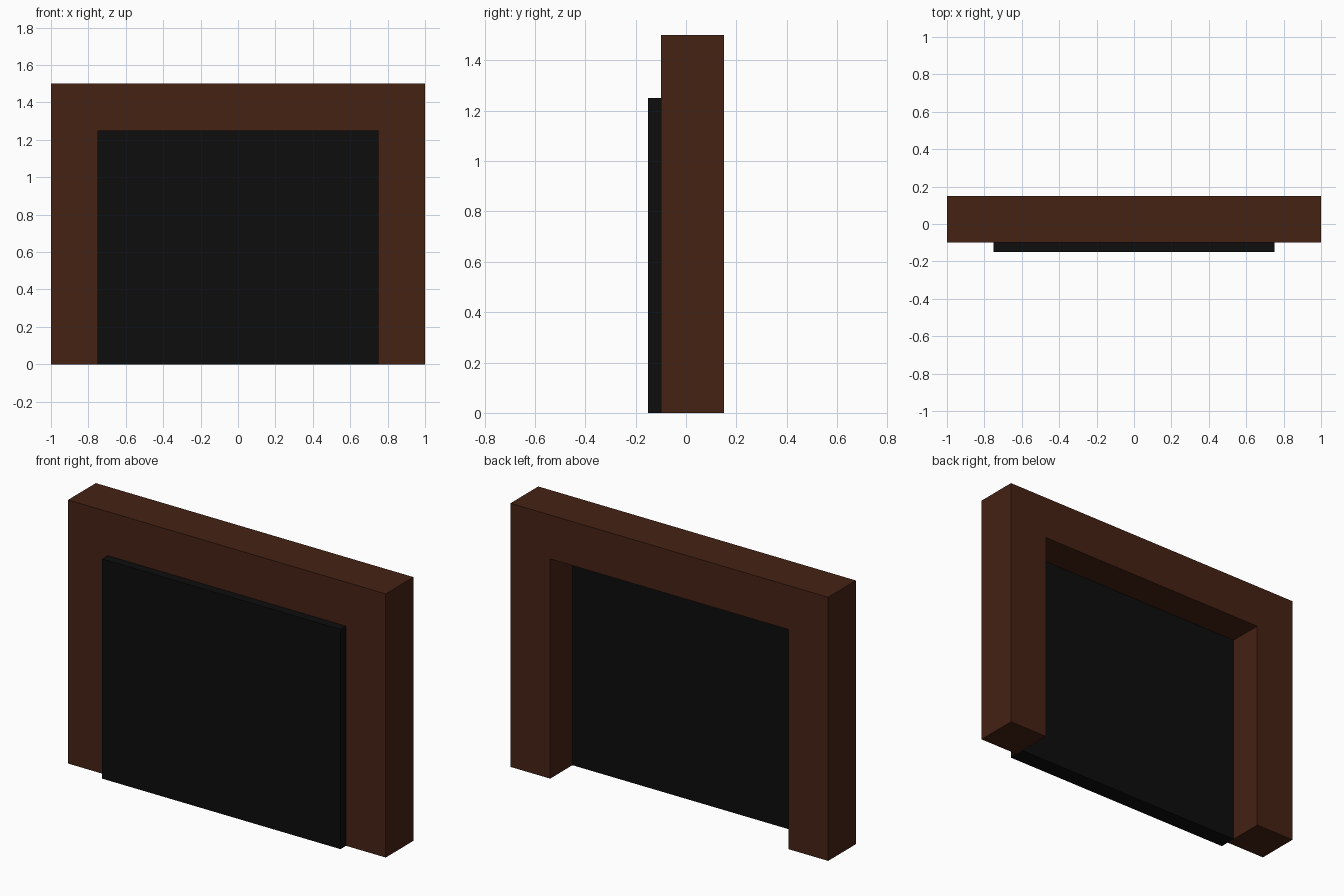
import bpy, bmesh
from mathutils import Vector

if "Cube" in bpy.data.objects:
    bpy.data.objects.remove(bpy.data.objects["Cube"])


def material(name, rgb):
    mat = bpy.data.materials.new(name)
    mat.diffuse_color = (*rgb, 1.0)
    mat.use_nodes = True
    mat.node_tree.nodes["Principled BSDF"].inputs["Base Color"].default_value = mat.diffuse_color
    return mat


def extruded_profile(name, outline, y0, y1, mat):
    """Extrude an x-z outline from y0 (front) to y1 (back)."""
    bm = bmesh.new()
    face = bm.faces.new([bm.verts.new((x, y0, z)) for x, z in outline])
    result = bmesh.ops.extrude_face_region(bm, geom=[face], use_keep_orig=True)
    moved = [g for g in result["geom"] if isinstance(g, bmesh.types.BMVert)]
    bmesh.ops.translate(bm, verts=moved, vec=Vector((0, y1 - y0, 0)))
    bmesh.ops.recalc_face_normals(bm, faces=bm.faces)
    mesh = bpy.data.meshes.new(name)
    bm.to_mesh(mesh)
    bm.free()
    mesh.materials.append(mat)
    obj = bpy.data.objects.new(name, mesh)
    bpy.context.collection.objects.link(obj)
    return obj


wood = material("dark_wood", (0.06, 0.016, 0.007))
black = material("black", (0.004, 0.004, 0.004))

W, H = 1.0, 1.5      # outer half width and height
w, h = 0.75, 1.25    # opening half width and height

# Surround: two legs and a lintel as one arch-shaped profile
half = [(w, h), (w, 0), (W, 0), (W, H)]
extruded_profile("surround", half + [(-x, z) for x, z in reversed(half)],
                 -0.10, 0.15, wood)

# Dark panel filling the opening and standing proud of the front
extruded_profile("panel", [(-w, 0), (w, 0), (w, h), (-w, h)],
                 -0.15, -0.05, black)
